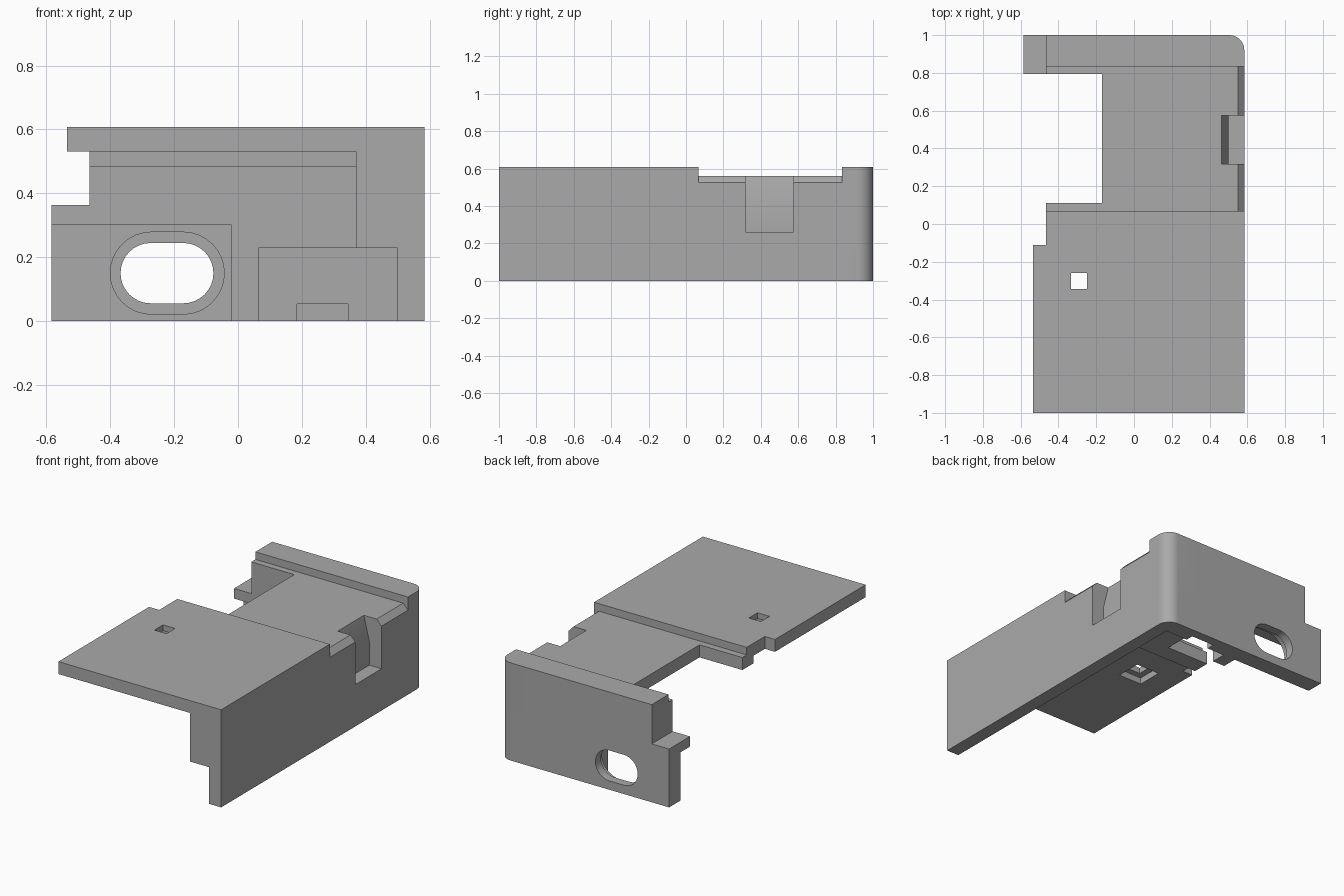
import bpy, bmesh, math
from mathutils import Vector

if "Cube" in bpy.data.objects:
    bpy.data.objects.remove(bpy.data.objects["Cube"])

H = 0.607          # overall height
R = 0.584          # right face (and mirrored left limit)

grey = bpy.data.materials.new("plain grey")
grey.diffuse_color = (0.40, 0.40, 0.40, 1)
grey.use_nodes = True
grey.node_tree.nodes["Principled BSDF"].inputs["Base Color"].default_value = grey.diffuse_color


def prism(name, pts, a, b, axis):
    """Extrude a 2D outline from a to b along 'y' (points are x, z) or 'z' (points are x, y)."""
    def place(p, d):
        return (p[0], d, p[1]) if axis == 'y' else (p[0], p[1], d)
    bm = bmesh.new()
    low = [bm.verts.new(place(p, a)) for p in pts]
    high = [bm.verts.new(place(p, b)) for p in pts]
    bm.faces.new(low)
    bm.faces.new(high)
    n = len(pts)
    for i in range(n):
        j = (i + 1) % n
        bm.faces.new((low[i], low[j], high[j], high[i]))
    bmesh.ops.recalc_face_normals(bm, faces=bm.faces)
    me = bpy.data.meshes.new(name)
    bm.to_mesh(me)
    bm.free()
    ob = bpy.data.objects.new(name, me)
    bpy.context.collection.objects.link(ob)
    return ob


def box(name, x0, x1, y0, y1, z0, z1):
    return prism(name, [(x0, y0), (x1, y0), (x1, y1), (x0, y1)], z0, z1, 'z')


def slot(name, x0, x1, z0, z1, y0, y1, steps=16):
    """Slot with round ends."""
    r, zc = (z1 - z0) / 2, (z0 + z1) / 2
    pts = []
    for cx, start in ((x1 - r, -90), (x0 + r, 90)):
        for i in range(steps + 1):
            a = math.radians(start + 180 * i / steps)
            pts.append((cx + r * math.cos(a), zc + r * math.sin(a)))
    return prism(name, pts, y0, y1, 'y')


def combine(target, other, operation):
    bpy.context.view_layer.objects.active = target
    m = target.modifiers.new("combine", 'BOOLEAN')
    m.object, m.operation, m.solver = other, operation, 'EXACT'
    bpy.ops.object.modifier_apply(modifier=m.name)
    bpy.data.objects.remove(other, do_unlink=True)


# Side wall with a thin foot
body = prism("bracket", [(.37, H), (.37, .228), (.5, .228), (.5, 0), (R, 0), (R, H)], -1, 1, 'y')

solids = [
    # Stepped end wall
    prism("end_wall", [(-R, 0), (R, 0), (R, H), (-.465, H), (-.465, .363), (-R, .363)],
          .795, 1, 'y'),
    # Top plate with stepped left edge
    prism("top_plate", [(-.535, -1), (R, -1), (R, .11), (-.465, .11), (-.465, -.11), (-.535, -.11)],
          .53, H, 'z'),
    # Lower middle plate
    prism("middle_plate", [(-.465, 0), (R, 0), (R, .9), (-.17, .9), (-.17, .11), (-.465, .11)],
          .482, .56, 'z'),
]
for s in solids:
    combine(body, s, 'UNION')

# Rounded outer corner
r = .08
corner = [(R + .1, 1 - r), (R + .1, 1.1), (R - r, 1.1)]
corner += [(R - r + r * math.sin(math.radians(t)), 1 - r + r * math.cos(math.radians(t)))
           for t in [i * 7.5 for i in range(13)]]

cutters = [
    prism("corner", corner, -.1, .8, 'z'),
    # Recess across the top with a bevelled right edge
    prism("recess", [(-.7, .56), (.551, .56), (R, .525), (.7, .525), (.7, .8), (-.7, .8)],
          .068, .835, 'y'),
    # Sloped latch notch in the side wall
    prism("notch", [(.463, .7), (.463, .56), (.5, .41), (.5, .26), (.7, .26), (.7, .7)],
          .318, .575, 'y'),
    # Pockets inside the end wall
    box("left_pocket", -.7, -.02, .7, .89, -.1, .3),
    box("right_pocket", .065, .5, .7, .89, -.1, .228),
    box("small_pocket", .185, .345, .8, .94, -.1, .053),
    # Counterbored mounting slot
    slot("slot", -.368, -.077, .055, .244, .7, 1.1),
    slot("slot_bore", -.4, -.043, .021, .278, .7, .945),
    # Square hole, wider below
    box("square_hole", -.333, -.25, -.345, -.26, .4, .8),
    box("square_bore", -.372, -.211, -.383, -.222, .4, .57),
]
for c in cutters:
    combine(body, c, 'DIFFERENCE')

body.data.materials.clear()
body.data.materials.append(grey)
for p in body.data.polygons:
    p.material_index = 0
bpy.ops.object.select_all(action='DESELECT')
body.select_set(True)
bpy.context.view_layer.objects.active = body
bpy.ops.object.shade_smooth_by_angle(angle=math.radians(30))
